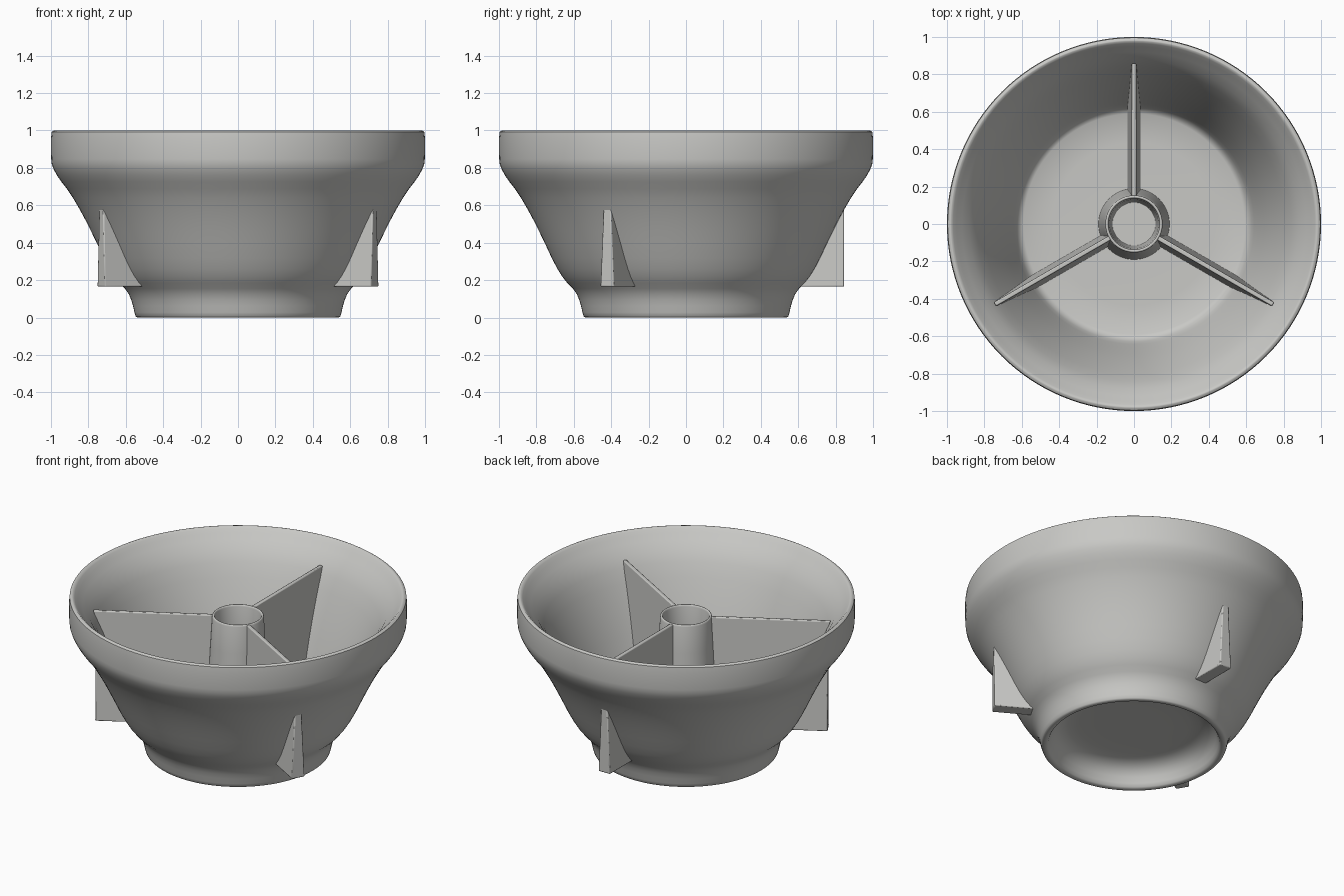
import bpy, bmesh, math
from mathutils import Matrix, Vector

cube = bpy.data.objects.get("Cube")
if cube:
    bpy.data.objects.remove(cube, do_unlink=True)

grey = bpy.data.materials.new("warm_grey")
grey.use_nodes = True
colour = (0.58, 0.58, 0.56, 1)
grey.diffuse_color = colour
grey.node_tree.nodes["Principled BSDF"].inputs["Base Color"].default_value = colour


def finish(name, bm, angle):
    bmesh.ops.recalc_face_normals(bm, faces=bm.faces)
    mesh = bpy.data.meshes.new(name)
    bm.to_mesh(mesh)
    bm.free()
    mesh.materials.append(grey)
    obj = bpy.data.objects.new(name, mesh)
    bpy.context.collection.objects.link(obj)
    bpy.ops.object.select_all(action='DESELECT')
    obj.select_set(True)
    bpy.context.view_layer.objects.active = obj
    bpy.ops.object.shade_smooth_by_angle(angle=math.radians(angle))
    return obj


def soften(points):
    """Cut every corner of an open profile once, keeping both ends."""
    pts = [Vector(p) for p in points]
    out = [pts[0]]
    for a, b in zip(pts, pts[1:]):
        out += [a.lerp(b, 0.25), a.lerp(b, 0.75)]
    return out + [pts[-1]]


def lathe(name, profile, steps):
    bm = bmesh.new()
    verts = [bm.verts.new((r, 0, z)) for r, z in profile]
    edges = [bm.edges.new(pair) for pair in zip(verts, verts[1:])]
    bmesh.ops.spin(bm, geom=verts + edges, cent=(0, 0, 0), axis=(0, 0, 1),
                   angle=math.tau, steps=steps, use_duplicate=False)
    bmesh.ops.remove_doubles(bm, verts=bm.verts, dist=0.0005)
    return finish(name, bm, 50)


def blade(name, outline, low_half, high_half, turn):
    """Radial plate with drafted sides, thicker at the bottom."""
    heights = [z for r, z in outline]
    low, high = min(heights), max(heights)
    bm = bmesh.new()
    sides = []
    for side in (-1, 1):
        ring = []
        for r, z in outline:
            half = low_half + (high_half - low_half) * (z - low) / (high - low)
            ring.append(bm.verts.new((r, side * half, z)))
        bm.faces.new(ring)
        sides.append(ring)
    count = len(outline)
    for i in range(count):
        j = (i + 1) % count
        bm.faces.new((sides[0][i], sides[0][j], sides[1][j], sides[1][i]))
    bmesh.ops.transform(bm, matrix=Matrix.Rotation(turn, 4, 'Z'), verts=bm.verts)
    obj = finish(name, bm, 30)
    bevel = obj.modifiers.new("soft_edges", 'BEVEL')
    bevel.width = 0.006
    bevel.segments = 2


# Bowl shell: floor, flared inside, rolled rim, outside, foot ring, recess
bowl = [(0, 0.2), (0.58, 0.2), (0.62, 0.22), (0.65, 0.31), (0.71, 0.5),
        (0.785, 0.7), (0.86, 0.87), (0.94, 0.96), (0.975, 1), (0.985, 1),
        (1, 0.99), (1, 0.86), (0.995, 0.81), (0.96, 0.745), (0.9, 0.67),
        (0.83, 0.55), (0.77, 0.43), (0.7, 0.28), (0.65, 0.2), (0.59, 0.14),
        (0.565, 0.08), (0.55, 0.01), (0.54, 0), (0.52, 0), (0.505, 0.01),
        (0.48, 0.08), (0.42, 0.13), (0.3, 0.14), (0, 0.14)]
lathe("bowl", soften(bowl), 128)

# Tapered hollow hub standing on the floor
hub = [(0.19, 0.19), (0.154, 0.86), (0.15, 0.875), (0.14, 0.875),
       (0.136, 0.86), (0.115, 0.19)]
lathe("hub", soften(hub), 64)

# Three inner ribs, each lined up with an outer foot fin
rib = [(0.145, 0.18), (0.64, 0.18), (0.7, 0.4), (0.8, 0.7), (0.86, 0.87), (0.145, 0.87)]
fin = [(0.6, 0.165), (0.845, 0.165), (0.845, 0.6), (0.8, 0.6)]
for i, place in enumerate(("back", "right", "left")):
    turn = math.radians(90 + 120 * i)
    blade(place + "_rib", rib, 0.036, 0.012, turn)
    blade(place + "_fin", fin, 0.042, 0.022, turn)
